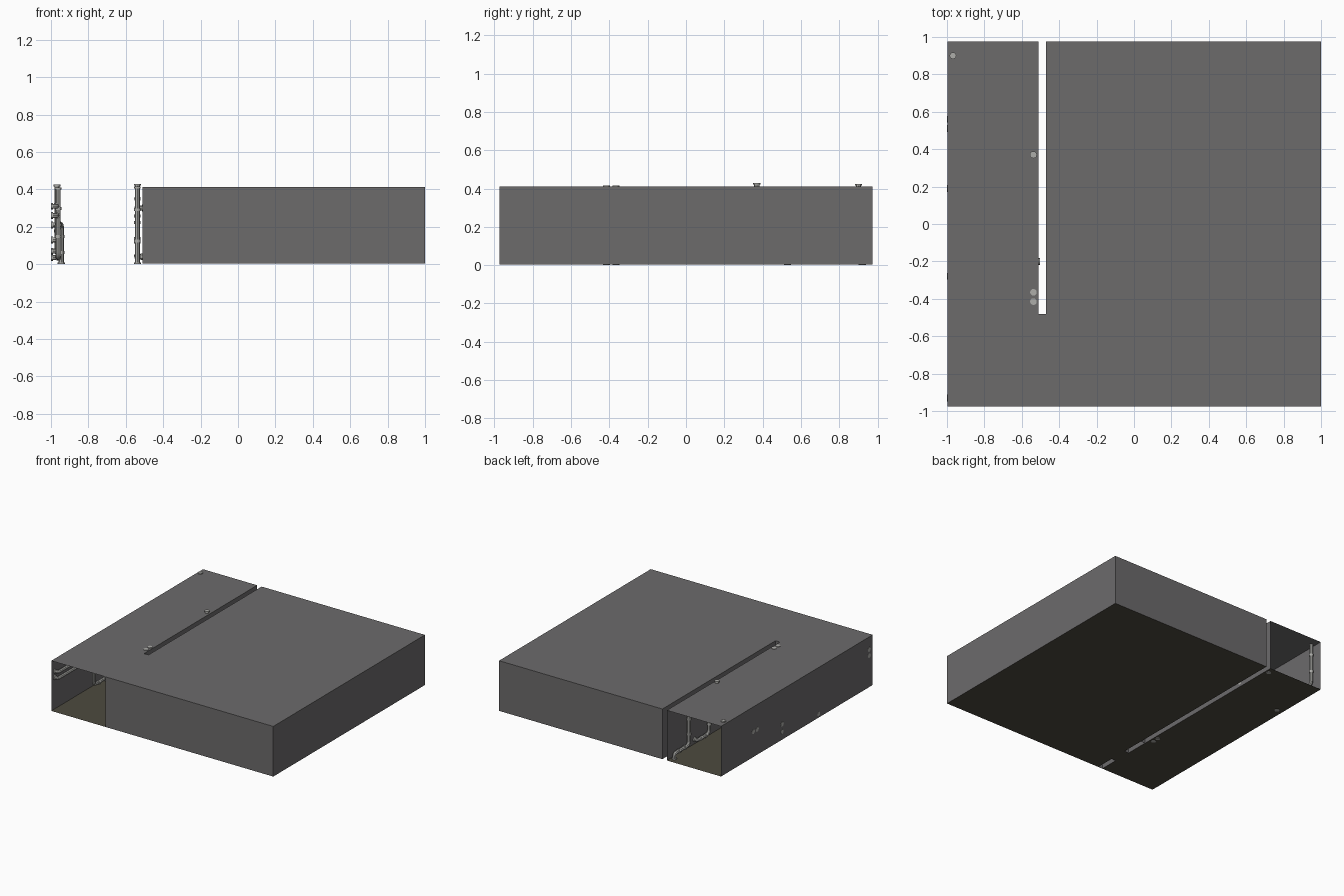
import bpy, bmesh
from mathutils import Vector

if "Cube" in bpy.data.objects:
    bpy.data.objects.remove(bpy.data.objects["Cube"])


def material(name, rgb):
    m = bpy.data.materials.new(name)
    m.diffuse_color = (*rgb, 1)
    m.use_nodes = True
    m.node_tree.nodes["Principled BSDF"].inputs["Base Color"].default_value = m.diffuse_color
    return m


GREY = material("grey wall", (0.150, 0.145, 0.148))
BROWN = material("brown floor", (0.075, 0.068, 0.050))
STEEL = material("pipe steel", (0.42, 0.42, 0.40))

X0, X1, X2, X3 = -0.998, -0.51, -0.47, 1.0     # corridor, wall cavity, room
Y0, YC, Y1 = -0.975, -0.48, 0.975              # front, cavity end, back
Z0, Z1 = 0.004, 0.412
D0, D1, DZ = -0.82, -0.67, 0.26                # doorway


def sheets(name, mat, rects):
    """Thin surfaces, each an axis-aligned rectangle given by two corners."""
    bm = bmesh.new()
    for a, b in rects:
        flat = [i for i in range(3) if a[i] == b[i]][0]
        u, v = [i for i in range(3) if i != flat]
        verts = []
        for s, t in ((a[u], a[v]), (b[u], a[v]), (b[u], b[v]), (a[u], b[v])):
            p = [0, 0, 0]
            p[flat], p[u], p[v] = a[flat], s, t
            verts.append(bm.verts.new(p))
        bm.faces.new(verts)
    bmesh.ops.remove_doubles(bm, verts=bm.verts, dist=1e-5)
    bmesh.ops.recalc_face_normals(bm, faces=bm.faces)
    me = bpy.data.meshes.new(name)
    bm.to_mesh(me)
    bm.free()
    me.materials.append(mat)
    ob = bpy.data.objects.new(name, me)
    bpy.context.collection.objects.link(ob)
    return ob


def doored_wall(x, y_end):
    """Wall across x with the doorway left open."""
    return [((x, Y0, Z0), (x, D0, Z1)), ((x, D0, DZ), (x, D1, Z1)),
            ((x, D1, Z0), (x, y_end, Z1))]


# floors and roofs
sheets("corridor_floor", BROWN, [((X0, Y0, Z0), (X1, Y1, Z0))])
sheets("room_floor", BROWN, [((X2, Y0, Z0), (X3, Y1, Z0))])
sheets("doorway_floor", BROWN, [((X1, D0, Z0), (X2, D1, Z0))])
sheets("corridor_roof", GREY, [((X0, Y0, Z1), (X1, Y1, Z1))])
sheets("room_roof", GREY, [((X2, Y0, Z1), (X3, Y1, Z1))])
sheets("cavity_roof", GREY, [((X1, Y0, Z1), (X2, YC, Z1))])

# walls
sheets("corridor_outer_wall", GREY, [((X0, Y0, Z0), (X0, Y1, Z1))])
sheets("corridor_inner_wall", GREY, doored_wall(X1, Y1))
sheets("room_walls", GREY, doored_wall(X2, Y1) + [
    ((X3, Y0, Z0), (X3, Y1, Z1)),
    ((X2, Y0, Z0), (X3, Y0, Z1)),
    ((X2, Y1, Z0), (X3, Y1, Z1))])
sheets("cavity_ends", GREY, [((X1, Y0, Z0), (X2, Y0, Z1)),
                             ((X1, YC, Z0), (X2, YC, Z1))])
sheets("door_jambs", GREY, [((X1, D0, Z0), (X2, D0, DZ)),
                            ((X1, D1, Z0), (X2, D1, DZ)),
                            ((X1, D0, DZ), (X2, D1, DZ))])


def collar(name, pos, direction, r, h):
    bpy.ops.mesh.primitive_cylinder_add(vertices=12, radius=r, depth=h, location=pos)
    ob = bpy.context.object
    ob.name = name
    ob.rotation_euler = Vector(direction).to_track_quat('Z', 'Y').to_euler()
    ob.data.materials.append(STEEL)
    bpy.ops.object.shade_smooth_by_angle()


def pipe(name, pts, r=0.013, bend=0.04):
    """Pipe with rounded elbows, end flanges and a collar on long runs."""
    pts = [Vector(p) for p in pts]
    path = [pts[0]]
    for a, b, c in zip(pts, pts[1:], pts[2:]):
        k = min(bend, (a - b).length * 0.48, (c - b).length * 0.48)
        p, q = b + (a - b).normalized() * k, b + (c - b).normalized() * k
        path += [p.lerp(b, t).lerp(b.lerp(q, t), t) for t in (0, .2, .4, .6, .8, 1)]
    path.append(pts[-1])
    cu = bpy.data.curves.new(name, 'CURVE')
    cu.dimensions = '3D'
    cu.bevel_depth = r
    cu.bevel_resolution = 2
    cu.use_fill_caps = True
    sp = cu.splines.new('POLY')
    sp.points.add(len(path) - 1)
    for s, p in zip(sp.points, path):
        s.co = (*p, 1)
    cu.materials.append(STEEL)
    ob = bpy.data.objects.new(name, cu)
    bpy.context.collection.objects.link(ob)
    bpy.ops.object.select_all(action='DESELECT')
    ob.select_set(True)
    bpy.context.view_layer.objects.active = ob
    bpy.ops.object.convert(target='MESH')
    bpy.ops.object.shade_smooth_by_angle()
    for end, nxt in ((pts[0], pts[1]), (pts[-1], pts[-2])):
        d = (nxt - end).normalized()
        collar(name + "_flange", end + d * 0.005, d, r + 0.005, 0.01)
    for a, b in zip(pts, pts[1:]):
        if (b - a).length > 0.15:
            for t in (0.3, 0.7):
                collar(name + "_collar", a.lerp(b, t), b - a, r + 0.004, 0.016)


# pipes along the inner wall
RX = -0.538
pipe("roof_vent_pipe", [(RX, 0.92, 0), (RX, 0.92, 0.045), (RX, 0.73, 0.045),
                        (RX, 0.73, 0.35), (RX, 0.37, 0.35), (RX, 0.37, 0.43)], 0.014)
pipe("inner_wall_pipe", [(X1, 0.62, 0.04), (RX, 0.62, 0.04), (RX, 0.47, 0.04),
                         (RX, 0.47, 0.30), (RX, -0.2, 0.30), (-0.503, -0.2, 0.30)])
for y in (-0.365, -0.415):
    pipe("riser_pipe", [(RX, y, 0), (RX, y, 0.416)])

# pipes along the outer wall
LX = -0.968
for z, y, zd in ((0.31, 0.56, 0.21), (0.26, 0.51, 0.21)):
    pipe("twin_pipe", [(-1, -0.93, z), (LX, -0.93, z), (LX, y, z),
                       (LX, y, zd), (-1, y, zd)], bend=0.025)
pipe("back_riser", [(LX, 0.9, 0.425), (LX, 0.9, 0.07), (LX, 0.19, 0.07),
                    (-1, 0.19, 0.07)], bend=0.025)
pipe("floor_pipe", [(-0.945, 0.53, 0), (-0.945, 0.53, 0.21), (LX, 0.30, 0.21),
                    (LX, 0.30, 0.13), (LX, 0.19, 0.13), (-1, 0.19, 0.13)], 0.014, 0.025)
pipe("drop_pipe", [(-0.962, -0.48, 0.41), (-0.962, -0.48, 0.035),
                   (-0.962, -0.28, 0.035), (-1, -0.28, 0.035)], bend=0.03)
